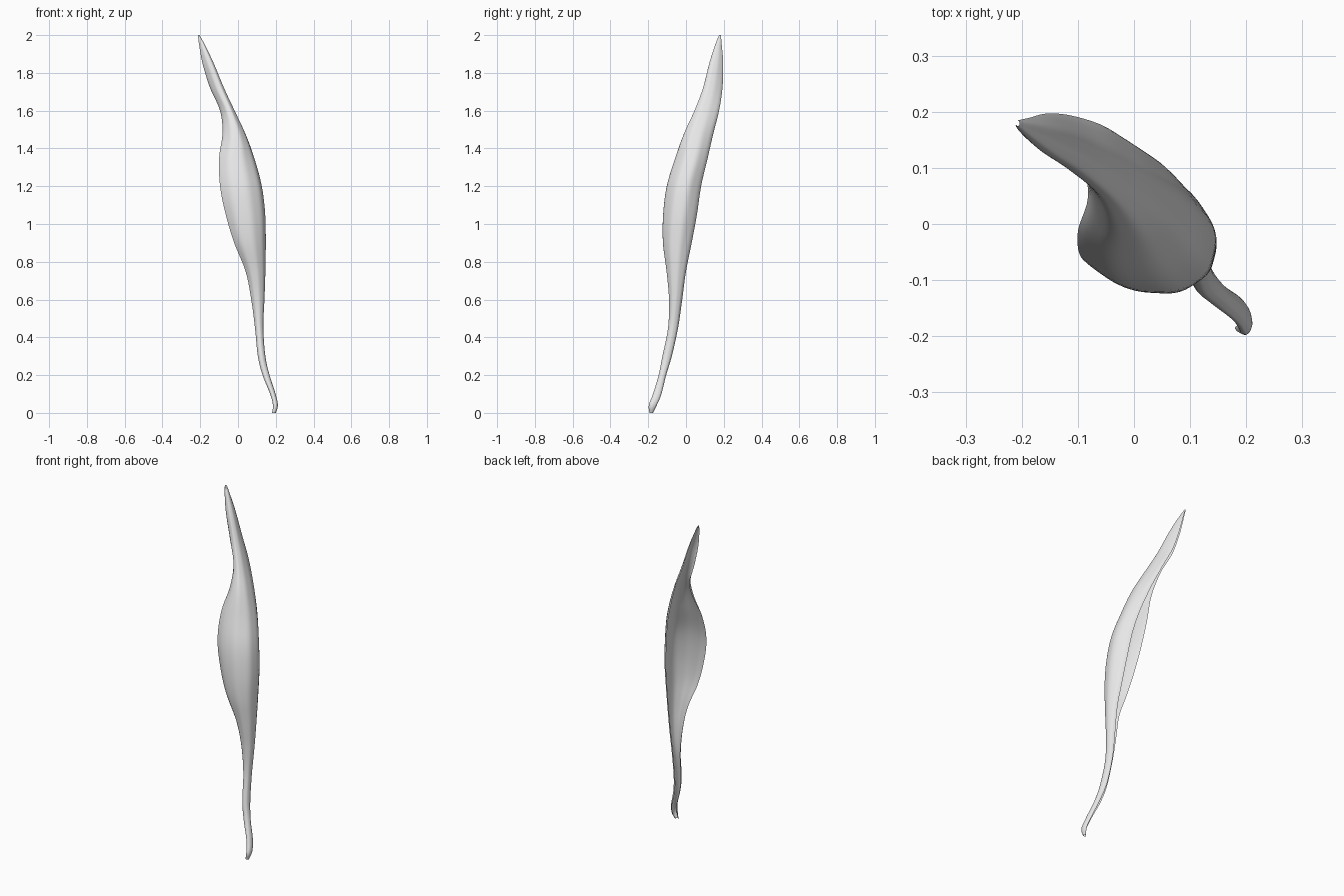
import bpy
import math

# Remove the default cube
cube = bpy.data.objects.get("Cube")
if cube:
    bpy.data.objects.remove(cube, do_unlink=True)

# Cross-sections, in hundredths:
# height, x range, y range, curl of the rims, depth of the fold
SECTIONS = [
    (0, 18, 20, -19.3, -17.5, 80, 100),
    (4, 18.5, 21.1, -19.7, -15.5, 80, 100),
    (10, 17, 19.9, -17.5, -13, 80, 100),
    (20, 13, 16.7, -14.5, -10.5, 80, 100),
    (30, 10.5, 14.5, -12.5, -7.5, 80, 100),
    (45, 9, 13.4, -9.5, -4.2, 70, 100),
    (60, 7, 14, -9, -2, 50, 100),
    (75, 4, 14.5, -10.3, 0, 30, 100),
    (90, -2, 14.7, -12.2, 3, 20, 103),
    (105, -6.5, 14.4, -12.1, 5.8, 18, 105),
    (120, -9.5, 12.6, -10.2, 8, 18, 105),
    (135, -10, 8.6, -5.7, 11.5, 22, 105),
    (148, -8.2, 3.8, -1, 14.5, 40, 120),
    (160, -9.5, -1.8, 4.5, 17.5, 50, 145),
    (172, -14.8, -7.4, 9, 19.3, 45, 165),
    (185, -18.8, -12.8, 12.3, 19.7, 30, 170),
    (195, -20.6, -17.6, 15.5, 18.9, 20, 160),
    (200, -21.2, -20.4, 17.5, 18.5, 10, 150),
]
STEPS = 5
COLUMNS = 36


def spline(p, q, r, s, t):
    """Smooth blend between q and r."""
    return q + 0.5 * t * (r - p + t * (2 * p - 5 * q + 4 * r - s
                                       + t * (3 * (q - r) + s - p)))


def smooth_sections():
    last = len(SECTIONS) - 1
    for i in range(last):
        four = [SECTIONS[min(max(i + k, 0), last)] for k in (-1, 0, 1, 2)]
        for step in range(STEPS):
            yield [spline(*vals, step / STEPS) / 100 for vals in zip(*four)]
    yield [v / 100 for v in SECTIONS[last]]


def fit(values, low, high):
    a, b = min(values), max(values)
    return [low + (v - a) / (b - a) * (high - low) for v in values]


def section_ring(z, x0, x1, y0, y1, curl, depth):
    """Open arc bulging to the front left, fitted to the given ranges."""
    xs, ys = [], []
    for j in range(COLUMNS + 1):
        t = -curl + (math.pi + 2 * curl) * j / COLUMNS
        r = 1 + 0.012 * math.sin(9 * t + 2 * z)   # faint lengthwise veins
        across, out = r * math.cos(t), r * depth * math.sin(t)
        xs.append(across + out)
        ys.append(across - out)
    return [(x, y, z) for x, y in zip(fit(xs, x0, x1), fit(ys, y0, y1))]


# Curled leaf: one thin sheet lofted through the sections
rings = [section_ring(*s) for s in smooth_sections()]
verts = [v for ring in rings for v in ring]
row = COLUMNS + 1
faces = []
for i in range(len(rings) - 1):
    for j in range(COLUMNS):
        a = i * row + j
        faces.append((a, a + row, a + row + 1, a + 1))

mesh = bpy.data.meshes.new("curled_leaf")
mesh.from_pydata(verts, [], faces)
mesh.update()
leaf = bpy.data.objects.new("curled_leaf", mesh)
bpy.context.collection.objects.link(leaf)

# Pale grey surface
grey = bpy.data.materials.new("pale_grey")
grey.use_nodes = True
colour = (0.8, 0.8, 0.8, 1)
grey.diffuse_color = colour
grey.node_tree.nodes["Principled BSDF"].inputs["Base Color"].default_value = colour
mesh.materials.append(grey)

bpy.context.view_layer.objects.active = leaf
leaf.select_set(True)
bpy.ops.object.shade_smooth_by_angle(angle=math.radians(50))
